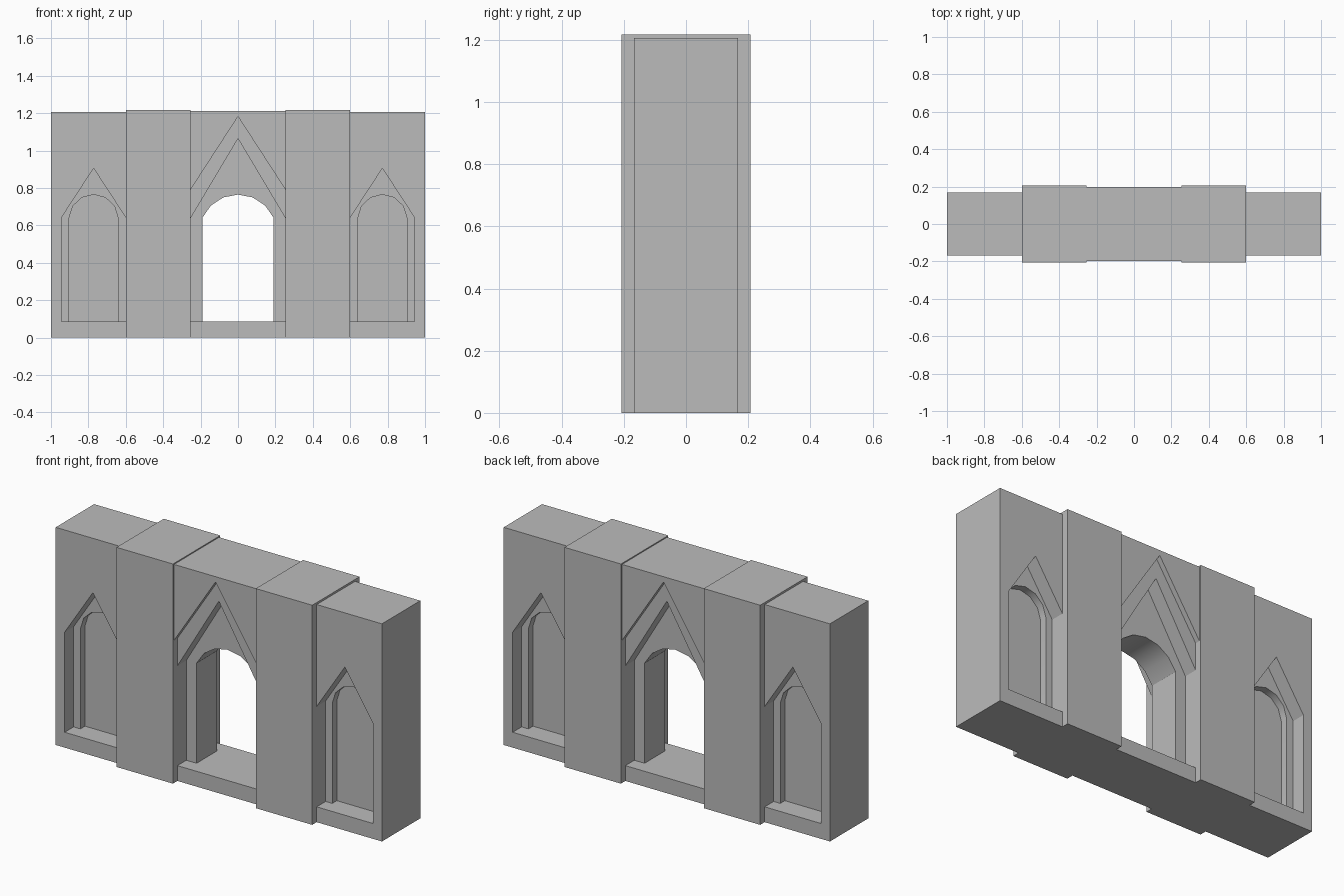
import bpy
import bmesh
from math import asin, sin, cos, radians

default = bpy.data.objects.get("Cube")
if default:
    bpy.data.objects.remove(default, do_unlink=True)

stone = bpy.data.materials.new("grey_stone")
stone.use_nodes = True
STONE = (0.5, 0.5, 0.5, 1)
stone.diffuse_color = STONE
stone.node_tree.nodes["Principled BSDF"].inputs["Base Color"].default_value = STONE

SILL, SPRING = 0.085, 0.64


def prism(name, profile, y0, y1):
    """Extrude an x-z profile from y0 to y1."""
    bm = bmesh.new()
    face = bm.faces.new([bm.verts.new((x, y0, z)) for x, z in profile])
    ext = bmesh.ops.extrude_face_region(bm, geom=[face])
    moved = [v for v in ext["geom"] if isinstance(v, bmesh.types.BMVert)]
    bmesh.ops.translate(bm, verts=moved, vec=(0, y1 - y0, 0))
    bmesh.ops.recalc_face_normals(bm, faces=bm.faces)
    mesh = bpy.data.meshes.new(name)
    bm.to_mesh(mesh)
    bm.free()
    mesh.materials.append(stone)
    obj = bpy.data.objects.new(name, mesh)
    bpy.context.collection.objects.link(obj)
    return obj


def block(name, x0, x1, depth, top):
    return prism(name, [(x0, 0), (x1, 0), (x1, top), (x0, top)], -depth, depth)


def gable(cx, half, bottom, shoulder, peak):
    """Pointed outline with straight sloping sides."""
    return [(cx - half, bottom), (cx + half, bottom), (cx + half, shoulder),
            (cx, peak), (cx - half, shoulder)]


def arch(cx, half, rise, steps=6):
    """Upright opening closed by a faceted circular arc."""
    radius = (half ** 2 + rise ** 2) / (2 * rise)
    sweep = asin(half / radius)
    arc = []
    for i in range(steps + 1):
        a = sweep * (1 - 2 * i / steps)
        arc.append((cx + radius * sin(a), SPRING + rise - radius * (1 - cos(a))))
    return [(cx - half, SILL), (cx + half, SILL)] + arc


def cut(obj, profile, y0, y1):
    """Carve a prism out of a wall and discard the cutter."""
    cutter = prism("cutter", profile, y0, y1)
    cutter.hide_render = True
    mod = obj.modifiers.new("cut", 'BOOLEAN')
    mod.operation, mod.solver, mod.object = 'DIFFERENCE', 'EXACT', cutter
    bpy.context.view_layer.objects.active = obj
    bpy.ops.object.modifier_apply(modifier=mod.name)
    mesh = cutter.data
    bpy.data.objects.remove(cutter, do_unlink=True)
    bpy.data.meshes.remove(mesh)


def cut_both(obj, profile, depth):
    """Recess front and back down to the given half thickness."""
    cut(obj, profile, -0.3, -depth)
    cut(obj, profile, depth, 0.3)


# Central gateway: two stepped gables around an open arch
HALF = 0.254
gateway = block("gateway_wall", -HALF, HALF, 0.197, 1.211)
cut_both(gateway, gable(0, HALF + 0.001, -0.1, 0.789, 1.182), 0.168)
cut_both(gateway, gable(0, HALF + 0.001, SILL, 0.636, 1.064), 0.09)
cut(gateway, arch(0, 0.191, 0.125), -0.3, 0.3)
parts = [gateway]

# Pillars and side walls with blind arched niches
for side, label in ((-1, "right"), (1, "left")):
    parts.append(block(label + "_pillar", side * HALF, side * 0.6, 0.207, 1.217))
    wall = block(label + "_wall", side * 0.6, side, 0.168, 1.206)
    cx = side * 0.772
    cut_both(wall, gable(cx, 0.173, SILL, SPRING, 0.905), 0.09)
    cut_both(wall, arch(cx, 0.131, 0.125), 0.05)
    parts.append(wall)

# Smooth the arch undersides, keep the stone edges sharp
bpy.ops.object.select_all(action='DESELECT')
for part in parts:
    part.select_set(True)
bpy.context.view_layer.objects.active = gateway
bpy.ops.object.shade_smooth_by_angle(angle=radians(32))
